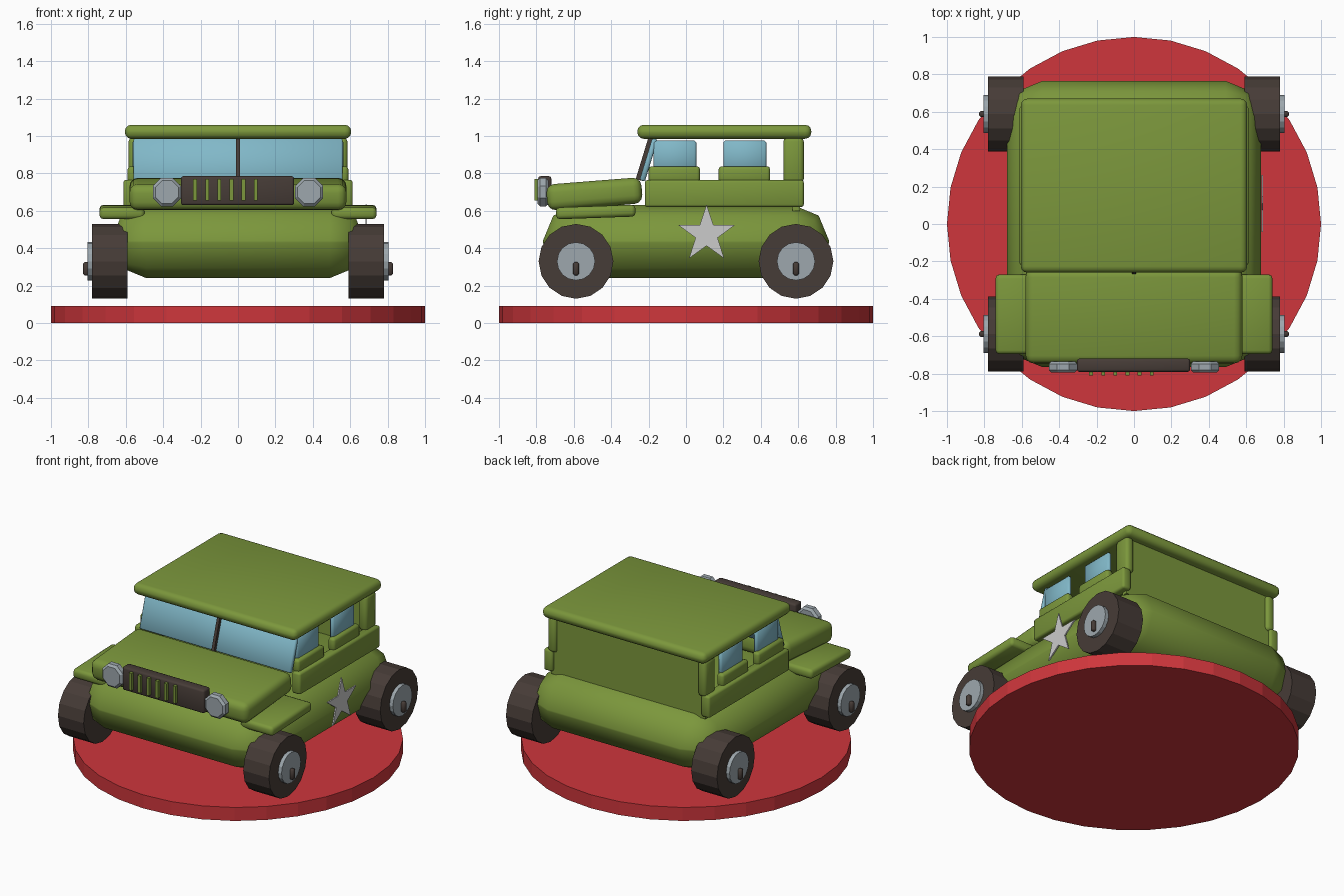
import bpy, bmesh, math
from mathutils import Matrix, Vector

cube = bpy.data.objects.get("Cube")
if cube:
    bpy.data.objects.remove(cube, do_unlink=True)


def material(name, rgb):
    m = bpy.data.materials.new(name)
    m.use_nodes = True
    m.diffuse_color = (*rgb, 1)
    m.node_tree.nodes["Principled BSDF"].inputs["Base Color"].default_value = (*rgb, 1)
    return m


GREEN = material("olive green paint", (0.20, 0.31, 0.045))
RED = material("red base", (0.62, 0.037, 0.045))
GLASS = material("blue glass", (0.22, 0.48, 0.58))
DARK = material("dark brown rubber", (0.062, 0.045, 0.038))
METAL = material("grey metal", (0.34, 0.39, 0.42))
PALE = material("pale grey", (0.60, 0.60, 0.60))


def finish(name, bm, mat, smooth=None):
    bmesh.ops.recalc_face_normals(bm, faces=bm.faces)
    mesh = bpy.data.meshes.new(name)
    bm.to_mesh(mesh)
    bm.free()
    mesh.materials.append(mat)
    ob = bpy.data.objects.new(name, mesh)
    bpy.context.collection.objects.link(ob)
    if smooth:
        bpy.ops.object.select_all(action="DESELECT")
        ob.select_set(True)
        bpy.context.view_layer.objects.active = ob
        bpy.ops.object.shade_smooth_by_angle(angle=math.radians(smooth))
    return ob


def box(name, mat, x, y, z, bevel=0.0, segments=3, tilt=0):
    """Rounded box from (min, max) ranges, tilted about its own x axis."""
    bm = bmesh.new()
    bmesh.ops.create_cube(bm, size=1)
    size = Vector([r[1] - r[0] for r in (x, y, z)])
    centre = Vector([(r[1] + r[0]) / 2 for r in (x, y, z)])
    bmesh.ops.scale(bm, vec=size, verts=bm.verts)
    if bevel:
        bmesh.ops.bevel(bm, geom=bm.edges[:], offset=bevel, segments=segments,
                        profile=0.5, affect="EDGES", clamp_overlap=True)
    bm.transform(Matrix.Translation(centre) @ Matrix.Rotation(math.radians(tilt), 4, "X"))
    return finish(name, bm, mat, 50 if bevel else None)


def cylinder(name, mat, centre, radius, depth, sides, axis="Z", top=None, turn=0, bevel=0):
    bm = bmesh.new()
    bmesh.ops.create_cone(bm, cap_ends=True, segments=sides, radius1=radius,
                          radius2=radius if top is None else top, depth=depth)
    if bevel:
        rim = [e for e in bm.edges if abs(e.verts[0].co.z - e.verts[1].co.z) < 1e-5]
        bmesh.ops.bevel(bm, geom=rim, offset=bevel, segments=1, affect="EDGES")
    aim = {"Z": Matrix(), "X": Matrix.Rotation(math.pi / 2, 4, "Y"),
           "Y": Matrix.Rotation(math.pi / 2, 4, "X")}[axis]
    bm.transform(Matrix.Translation(centre) @ aim @ Matrix.Rotation(math.radians(turn), 4, "Z"))
    return finish(name, bm, mat)


def side_range(s, a, b):
    return tuple(sorted((s * a, s * b)))


# Display base
cylinder("round_base", RED, (0, 0, 0.045), 1.0, 0.09, 32)

# Lower hull, hood and roof
box("lower_body", GREEN, (-0.68, 0.68), (-0.765, 0.765), (0.24, 0.63), 0.19, 2)
box("hood", GREEN, (-0.58, 0.58), (-0.745, -0.235), (0.62, 0.76), 0.045, 3, 4.5)
box("roof", GREEN, (-0.605, 0.605), (-0.26, 0.67), (0.985, 1.06), 0.034, 3)
box("rear_wall", GREEN, (-0.57, 0.57), (0.57, 0.61), (0.6, 0.99))

# Windscreen with centre bar
box("windscreen", GLASS, (-0.56, 0.56), (-0.215, -0.185), (0.755, 0.99), 0.008, 1, -17)
box("windscreen_bar", DARK, (-0.01, 0.01), (-0.236, -0.206), (0.76, 0.99), tilt=-17)

# Parts on both sides
for s, tag in ((1, "left"), (-1, "right")):
    box(f"{tag}_fender", GREEN, side_range(s, 0.5, 0.74), (-0.695, -0.27),
        (0.562, 0.625), 0.02, 2, 2)
    box(f"{tag}_side_panel", GREEN, side_range(s, 0.55, 0.613), (-0.22, 0.63),
        (0.62, 0.765), 0.014, 2)
    box(f"{tag}_rear_pillar", GREEN, side_range(s, 0.525, 0.585), (0.52, 0.63),
        (0.75, 0.99), 0.02, 2)
    for part, y0, y1 in (("front", -0.2, 0.075), ("rear", 0.175, 0.45)):
        box(f"{tag}_{part}_sill", GREEN, side_range(s, 0.54, 0.59), (y0, y1),
            (0.75, 0.838), 0.016, 2)
        box(f"{tag}_{part}_window", GLASS, side_range(s, 0.535, 0.565),
            (y0 + 0.025, y1 - 0.02), (0.8, 0.975), 0.01, 1)
    # Headlight
    cylinder(f"{tag}_headlight", METAL, (s * 0.38, -0.765, 0.7), 0.082, 0.06, 8, "Y",
             turn=22.5, bevel=0.014)
    # Wheels with hubs and small pins
    for end, y in (("front", -0.588), ("rear", 0.588)):
        cylinder(f"{tag}_{end}_tyre", DARK, (s * 0.685, y, 0.33), 0.2, 0.19, 16, "X")
        cylinder(f"{tag}_{end}_hub", METAL, (s * 0.76, y, 0.33), 0.102, 0.09, 16, "X")
        box(f"{tag}_{end}_pin", DARK, side_range(s, 0.79, 0.828),
            (y - 0.015, y + 0.015), (0.255, 0.325), 0.007, 1)

# Grille with vertical bars
box("grille", DARK, (-0.305, 0.3), (-0.79, -0.72), (0.63, 0.785), 0.012, 2)
for i in range(6):
    x = -0.23 + i * 0.065
    box(f"grille_bar_{i + 1}", GREEN, (x - 0.01, x + 0.01), (-0.81, -0.78), (0.655, 0.77))

# Star plate on the left side
bm = bmesh.new()
points = []
for i in range(10):
    a = math.pi / 2 + i * math.pi / 5
    r = 0.062 if i % 2 else 0.16
    points.append(bm.verts.new((0.682, 0.11 + r * math.cos(a), 0.475 + r * math.sin(a))))
face = bm.faces.new(points)
extruded = bmesh.ops.extrude_face_region(bm, geom=[face])
moved = [v for v in extruded["geom"] if isinstance(v, bmesh.types.BMVert)]
bmesh.ops.translate(bm, vec=(0.009, 0, 0), verts=moved)
finish("star_plate", bm, PALE)
